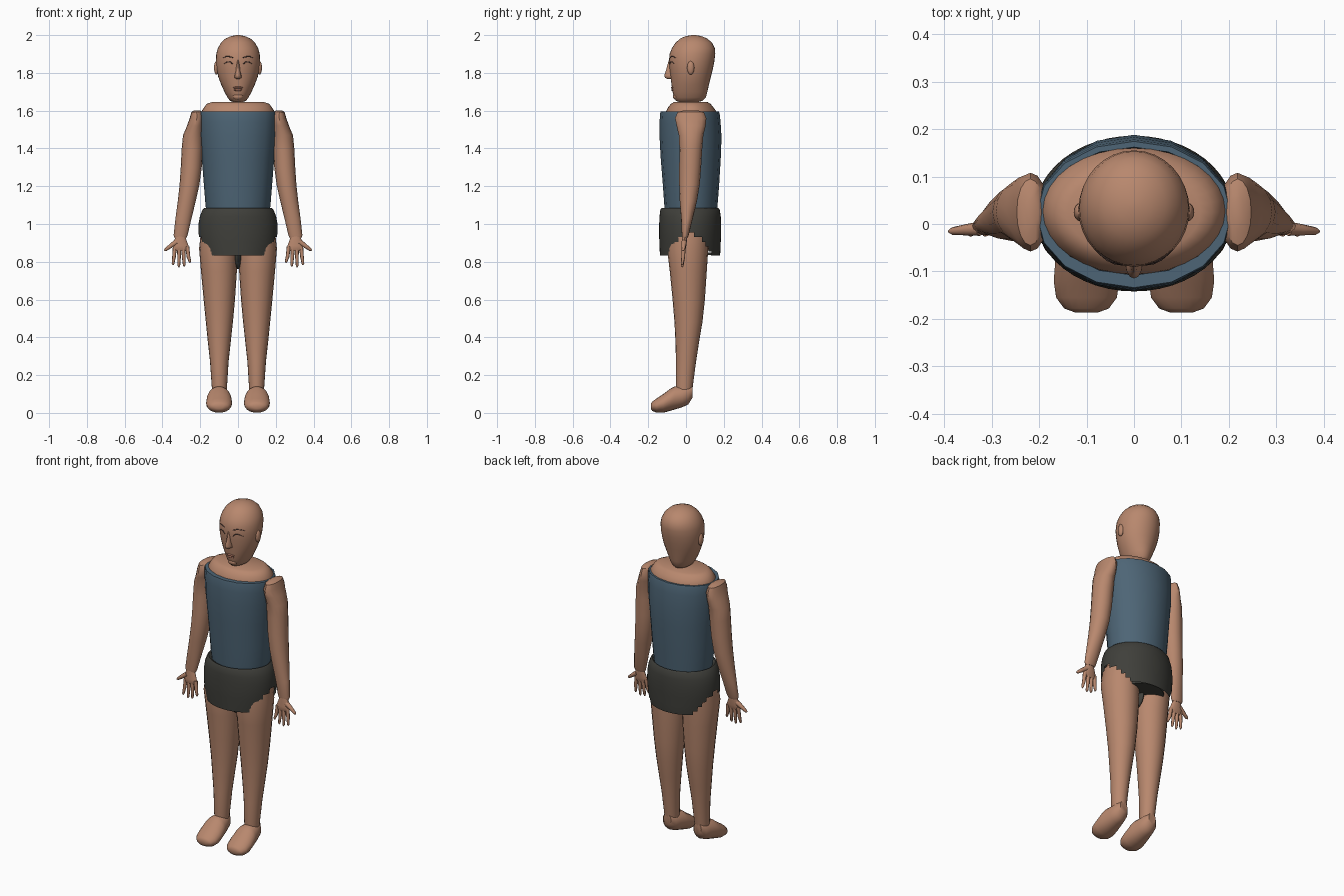
import bpy, bmesh, math
from mathutils import Vector


def material(name, rgb):
    m = bpy.data.materials.new(name)
    m.diffuse_color = (*rgb, 1)
    return m


SKIN = material("skin", (0.48, 0.245, 0.155))
SHIRT = material("blue_cloth", (0.075, 0.13, 0.18))
SHORTS = material("dark_cloth", (0.05, 0.05, 0.043))
LINE = material("dark_brown", (0.06, 0.035, 0.03))
LIP = material("lip", (0.40, 0.17, 0.115))


def finish(name, bm, mat, angle=40):
    bmesh.ops.recalc_face_normals(bm, faces=bm.faces)
    me = bpy.data.meshes.new(name)
    bm.to_mesh(me)
    bm.free()
    me.materials.append(mat)
    ob = bpy.data.objects.new(name, me)
    bpy.context.collection.objects.link(ob)
    bpy.ops.object.select_all(action='DESELECT')
    ob.select_set(True)
    bpy.context.view_layer.objects.active = ob
    bpy.ops.object.shade_smooth_by_angle(angle=math.radians(angle))
    return ob


def skin_rings(rings, cap0=True, cap1=True):
    """Bridge equal rings of points, optionally closing the ends."""
    bm = bmesh.new()
    vs = [[bm.verts.new(p) for p in r] for r in rings]
    n = len(vs[0])
    for a, b in zip(vs, vs[1:]):
        for i in range(n):
            j = (i + 1) % n
            bm.faces.new((a[i], a[j], b[j], b[i]))
    if cap0:
        bm.faces.new(vs[0])
    if cap1:
        bm.faces.new(vs[-1])
    return bm


def ellipses(sections, n, axis='z', side=1):
    """Each section: position on axis, x min, x max, other min, other max."""
    out = []
    for t, x0, x1, b0, b1 in sections:
        ring = []
        for i in range(n):
            a = 2 * math.pi * i / n
            x = side * ((x0 + x1) / 2 + (x1 - x0) / 2 * math.cos(a))
            b = (b0 + b1) / 2 + (b1 - b0) / 2 * math.sin(a)
            ring.append((x, b, t) if axis == 'z' else (x, t, b))
        out.append(ring)
    return out


def loft(name, sections, n, mat, axis='z', side=1, caps=(True, True), angle=40):
    return finish(name, skin_rings(ellipses(sections, n, axis, side), *caps), mat, angle)


def sym(rows):
    """Sections centred on x: z, half width, y min, y max."""
    return [(z, -w, w, y0, y1) for z, w, y0, y1 in rows]


def tube(name, pts, radii, mat, n=8):
    pts = [Vector(p) for p in pts]
    rings = []
    for i, p in enumerate(pts):
        d = (pts[min(i + 1, len(pts) - 1)] - pts[max(i - 1, 0)]).normalized()
        u = d.cross(Vector((0, 1, 0))).normalized()
        v = d.cross(u)
        rings.append([p + radii[i] * (u * math.cos(2 * math.pi * k / n) + v * math.sin(2 * math.pi * k / n))
                      for k in range(n)])
    return finish(name, skin_rings(rings), mat, 60)


def blob(name, loc, size, mat):
    bm = bmesh.new()
    bmesh.ops.create_uvsphere(bm, u_segments=16, v_segments=10, radius=1)
    for v in bm.verts:
        v.co = Vector(loc) + Vector([c * s for c, s in zip(v.co, size)])
    return finish(name, bm, mat, 60)


# Torso with shoulder plate and pelvis
loft("torso", sym([(0.86, 0.16, -0.10, 0.14), (0.95, 0.19, -0.12, 0.165), (1.08, 0.16, -0.10, 0.15),
                   (1.3, 0.175, -0.115, 0.165), (1.54, 0.192, -0.115, 0.16), (1.598, 0.192, -0.105, 0.16),
                   (1.62, 0.178, -0.093, 0.143), (1.636, 0.165, -0.08, 0.13), (1.645, 0.14, -0.065, 0.115)]),
     32, SKIN)

# Shirt: open tube with a thin rim
loft("shirt", sym([(1.07, 0.168, -0.112, 0.165), (1.1, 0.172, -0.115, 0.167), (1.2, 0.18, -0.122, 0.175),
                   (1.35, 0.192, -0.134, 0.184), (1.46, 0.203, -0.14, 0.188), (1.54, 0.207, -0.14, 0.183),
                   (1.585, 0.207, -0.137, 0.178), (1.596, 0.205, -0.134, 0.174), (1.596, 0.19, -0.108, 0.162),
                   (1.57, 0.188, -0.105, 0.158)]), 16, SHIRT, caps=(False, False))

# Shorts: tube with ragged leg openings at both sides
rows = [(1.072, 0.165, -0.11, 0.16), (1.084, 0.178, -0.13, 0.172), (1.075, 0.188, -0.136, 0.179),
        (1.04, 0.202, -0.14, 0.184), (1.0, 0.209, -0.142, 0.186), (0.955, 0.21, -0.142, 0.186),
        (0.93, 0.209, -0.142, 0.185), (0.905, 0.207, -0.141, 0.184), (0.88, 0.204, -0.14, 0.183),
        (0.855, 0.2, -0.139, 0.182), (0.832, 0.195, -0.138, 0.18)]
bm = skin_rings(ellipses(sym(rows), 48), False, False)
bmesh.ops.delete(bm, geom=[f for f in bm.faces
                           if f.calc_center_median().z < 0.83 + (abs(f.calc_center_median().x) - 0.135) * 1.6],
                 context='FACES')
finish("shorts", bm, SHORTS)
loft("shorts_floor", sym([(0.836, 0.14, -0.135, 0.177), (0.85, 0.14, -0.135, 0.177)]), 32, SHORTS)
blob("crotch", (0, 0.01, 0.83), (0.02, 0.07, 0.07), SHORTS)

# Head
HEAD = [(1.645, 0.025, -0.035, 0.06), (1.652, 0.042, -0.053, 0.088), (1.67, 0.056, -0.063, 0.105),
        (1.70, 0.072, -0.071, 0.113), (1.74, 0.09, -0.077, 0.122), (1.78, 0.105, -0.082, 0.132),
        (1.82, 0.113, -0.087, 0.142), (1.86, 0.117, -0.09, 0.15), (1.90, 0.115, -0.087, 0.155),
        (1.93, 0.107, -0.075, 0.153), (1.96, 0.09, -0.055, 0.138), (1.982, 0.066, -0.03, 0.112),
        (1.995, 0.036, 0.0, 0.08), (2.0, 0.01, 0.03, 0.05)]
loft("head", sym(HEAD), 32, SKIN, angle=60)


def face_y(x, z):
    """Front surface of the head."""
    for (z0, *a), (z1, *b) in zip(HEAD, HEAD[1:]):
        if z0 <= z <= z1:
            w, y0, y1 = [p + (q - p) * (z - z0) / (z1 - z0) for p, q in zip(a, b)]
            return (y0 + y1) / 2 - (y1 - y0) / 2 * math.sqrt(max(0, 1 - (x / w) ** 2))


def face_line(name, pts, r, mat):
    tube(name, [(x, face_y(x, z), z) for x, z in pts], [r * 0.5] + [r] * (len(pts) - 2) + [r * 0.5], mat, 6)


# Nose and mouth
loft("nose", sym([(1.768, 0.008, -0.1, -0.06), (1.775, 0.019, -0.112, -0.05), (1.787, 0.018, -0.115, -0.05),
                  (1.81, 0.012, -0.107, -0.05), (1.85, 0.009, -0.096, -0.05), (1.875, 0.006, -0.088, -0.05)]),
     12, SKIN, angle=60)
blob("upper_lip", (0, -0.071, 1.722), (0.026, 0.009, 0.006), LIP)
blob("lower_lip", (0, -0.068, 1.71), (0.021, 0.01, 0.007), LIP)
blob("chin", (0, -0.052, 1.675), (0.028, 0.017, 0.018), SKIN)

for s, tag in ((1, "left"), (-1, "right")):
    # Brow, eye slit and ear
    face_line(tag + "_brow", [(s * 0.024, 1.88), (s * 0.045, 1.886), (s * 0.065, 1.886), (s * 0.082, 1.879)],
              0.003, LINE)
    face_line(tag + "_eye", [(s * 0.026, 1.845), (s * 0.04, 1.857), (s * 0.056, 1.858), (s * 0.076, 1.847)],
              0.003, LINE)
    blob(tag + "_ear", (s * 0.114, 0.025, 1.827), (0.013, 0.019, 0.036), SKIN)

    # Arm, shoulder to wrist
    loft(tag + "_arm", [(1.602, 0.202, 0.232, -0.01, 0.06), (1.592, 0.19, 0.247, -0.045, 0.095),
                        (1.56, 0.18, 0.256, -0.058, 0.108), (1.52, 0.18, 0.27, -0.05, 0.104),
                        (1.47, 0.183, 0.291, -0.038, 0.092), (1.40, 0.186, 0.298, -0.035, 0.086),
                        (1.30, 0.192, 0.303, -0.036, 0.08), (1.21, 0.204, 0.309, -0.036, 0.073),
                        (1.12, 0.224, 0.319, -0.033, 0.058), (1.03, 0.246, 0.331, -0.026, 0.036),
                        (0.94, 0.267, 0.341, -0.022, 0.014), (0.925, 0.275, 0.335, -0.02, 0.008)],
         16, SKIN, side=s)
    # Palm, fingers and thumb
    loft(tag + "_palm", [(0.955, 0.282, 0.328, -0.02, 0.008), (0.92, 0.275, 0.335, -0.022, 0.006),
                         (0.885, 0.262, 0.347, -0.024, 0.002), (0.865, 0.262, 0.343, -0.024, -0.002),
                         (0.857, 0.27, 0.335, -0.02, -0.006)], 14, SKIN, side=s)
    fingers = (("little_finger", 0.269, 0.255, 0.795), ("ring_finger", 0.29, 0.285, 0.775),
               ("middle_finger", 0.311, 0.313, 0.771), ("index_finger", 0.334, 0.344, 0.782))
    for f, x0, x1, z in fingers:
        xm = (x0 + x1) / 2
        tube(f"{tag}_{f}", [(s * x0, -0.012, 0.88), (s * xm, -0.015, 0.825), (s * x1, -0.02, z + 0.008),
                            (s * x1, -0.021, z)], [0.011, 0.0095, 0.007, 0.003], SKIN)
    tube(tag + "_thumb", [(s * 0.325, -0.01, 0.905), (s * 0.352, -0.012, 0.887), (s * 0.383, -0.015, 0.864),
                          (s * 0.39, -0.016, 0.86)], [0.015, 0.012, 0.008, 0.003], SKIN)

    # Leg and foot
    loft(tag + "_leg", [(0.96, 0.02, 0.196, -0.09, 0.12), (0.87, 0.006, 0.206, -0.1, 0.118),
                        (0.75, 0.006, 0.196, -0.086, 0.11), (0.6, 0.016, 0.182, -0.071, 0.1),
                        (0.48, 0.027, 0.17, -0.061, 0.087), (0.38, 0.038, 0.16, -0.056, 0.07),
                        (0.27, 0.05, 0.148, -0.053, 0.053), (0.14, 0.058, 0.139, -0.054, 0.036),
                        (0.1, 0.062, 0.137, -0.05, 0.03)], 20, SKIN, side=s)
    loft(tag + "_foot", [(-0.186, 0.075, 0.125, 0.022, 0.05), (-0.178, 0.053, 0.147, 0.01, 0.06),
                         (-0.155, 0.036, 0.164, 0.001, 0.077), (-0.12, 0.031, 0.169, 0.001, 0.1),
                         (-0.08, 0.034, 0.166, 0.012, 0.13), (-0.06, 0.038, 0.162, 0.018, 0.14),
                         (-0.02, 0.048, 0.152, 0.03, 0.142), (0.012, 0.056, 0.144, 0.045, 0.145),
                         (0.034, 0.075, 0.124, 0.08, 0.145)], 20, SKIN, axis='y', side=s)
